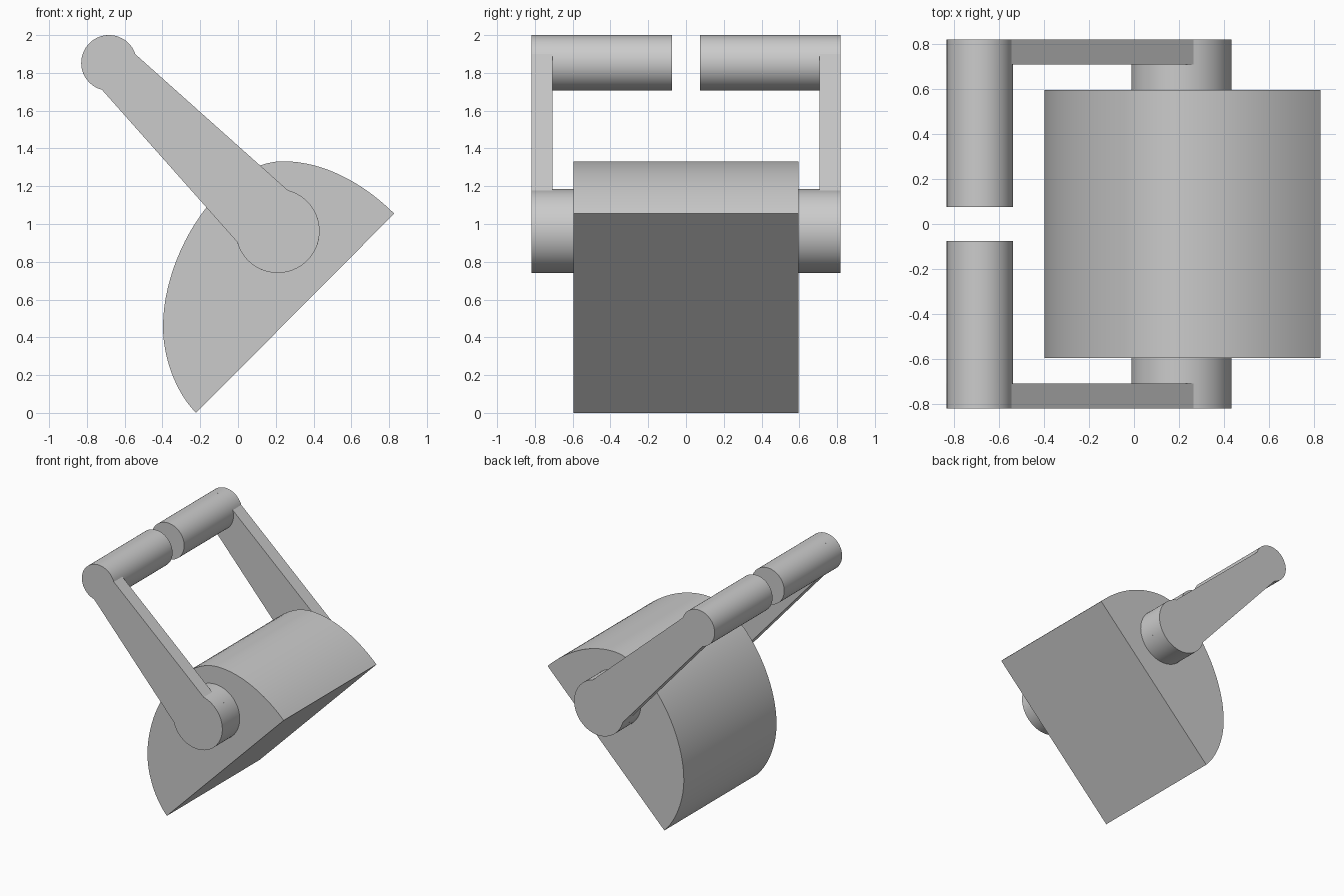
import bpy, bmesh, math
from mathutils import Vector
from mathutils.geometry import interpolate_bezier

if "Cube" in bpy.data.objects:
    bpy.data.objects.remove(bpy.data.objects["Cube"])


def prism(name, outline, y0, y1):
    """Extrude an XZ outline along y, with sharp caps and smooth curved sides."""
    bm = bmesh.new()
    base = bm.faces.new([bm.verts.new((x, y0, z)) for x, z in outline])
    ext = bmesh.ops.extrude_face_region(bm, geom=[base])
    top = [v for v in ext["geom"] if isinstance(v, bmesh.types.BMVert)]
    bmesh.ops.translate(bm, verts=top, vec=(0, y1 - y0, 0))
    if base.is_valid and not any(len(e.link_faces) < 2 for e in bm.edges):
        pass
    else:
        bmesh.ops.holes_fill(bm, edges=bm.edges[:])
    bmesh.ops.recalc_face_normals(bm, faces=bm.faces[:])
    mesh = bpy.data.meshes.new(name)
    bm.to_mesh(mesh)
    bm.free()
    obj = bpy.data.objects.new(name, mesh)
    bpy.context.collection.objects.link(obj)
    bpy.ops.object.select_all(action='DESELECT')
    obj.select_set(True)
    bpy.context.view_layer.objects.active = obj
    bpy.ops.object.shade_smooth_by_angle(angle=math.radians(25))
    return obj


def arc(c, r, a0, a1, n=48):
    return [(c[0] + r * math.cos(a0 + (a1 - a0) * i / n),
             c[1] + r * math.sin(a0 + (a1 - a0) * i / n)) for i in range(n + 1)]


def angle(c, p):
    return math.atan2(p[1] - c[1], p[0] - c[0])


# Weight body: flat slanted face closed by a lopsided curved back
segments = [
    [(-.222, 0), (-.335, .115), (-.397, .30), (-.397, .456)],
    [(-.397, .456), (-.397, .859), (-.08, 1.332), (.238, 1.332)],
    [(.238, 1.332), (.45, 1.332), (.66, 1.22), (.827, 1.055)],
]
body = []
for seg in segments:
    pts = interpolate_bezier(*[Vector((x, z, 0)) for x, z in seg], 25)
    body += [(p.x, p.y) for p in pts[:-1]]
body.append(segments[-1][-1])
prism("body", body, -.595, .595)

# Lever: a flat plate rounded at both ends, with a pivot and a grip
PIVOT, PIVOT_R = (.21, .963), .222
GRIP, GRIP_R = (-.683, 1.853), .147
p_low, p_high = angle(PIVOT, (0, .905)), angle(PIVOT, (.265, 1.18))
g_high, g_low = angle(GRIP, (-.54, 1.90)), angle(GRIP, (-.72, 1.712))
plate = (arc(PIVOT, PIVOT_R, p_low, p_high + (2 * math.pi if p_high < p_low else 0))
         + arc(GRIP, GRIP_R, g_high, g_low + (2 * math.pi if g_low < g_high else 0)))
pivot = arc(PIVOT, PIVOT_R, 0, 2 * math.pi, 64)[:-1]
grip = arc(GRIP, GRIP_R, 0, 2 * math.pi, 64)[:-1]

for side, s in (("front", -1), ("back", 1)):
    prism(side + "_arm", plate, s * .708, s * .818)
    prism(side + "_pivot", pivot, s * .59, s * .708)
    prism(side + "_grip", grip, s * .075, s * .708)
